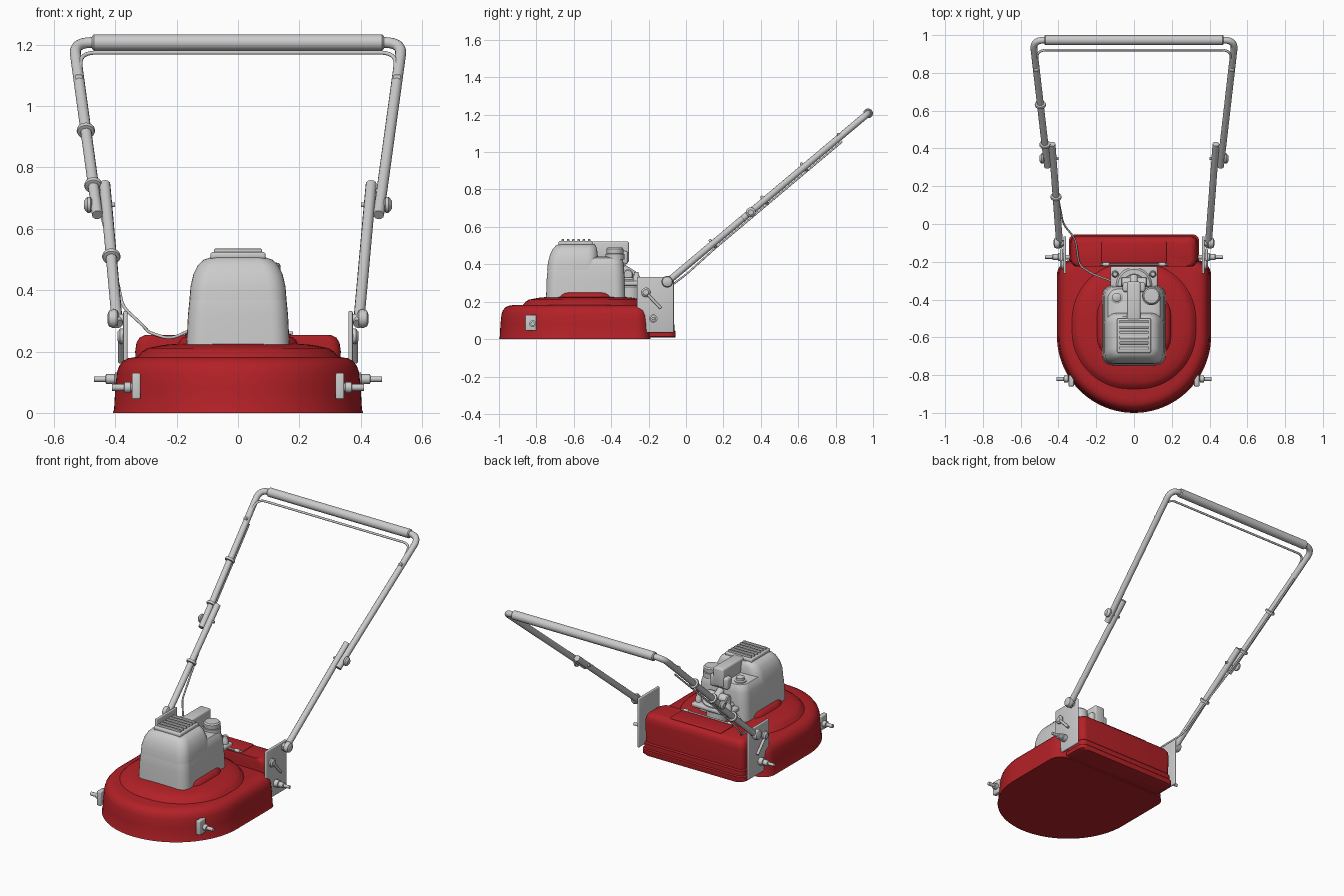
import bpy, bmesh, math
from mathutils import Vector

if "Cube" in bpy.data.objects:
    bpy.data.objects.remove(bpy.data.objects["Cube"])

red = bpy.data.materials.new("red_paint")
red.diffuse_color = (0.45, 0.015, 0.02, 1)
red.use_nodes = True
red.node_tree.nodes["Principled BSDF"].inputs["Base Color"].default_value = red.diffuse_color


def finish(name, bm, mat=None, angle=35):
    bmesh.ops.recalc_face_normals(bm, faces=bm.faces)
    me = bpy.data.meshes.new(name)
    bm.to_mesh(me)
    bm.free()
    ob = bpy.data.objects.new(name, me)
    bpy.context.collection.objects.link(ob)
    if mat:
        me.materials.append(mat)
    bpy.ops.object.select_all(action='DESELECT')
    ob.select_set(True)
    bpy.context.view_layer.objects.active = ob
    bpy.ops.object.shade_smooth_by_angle(angle=math.radians(angle))
    return ob


def loft(name, rings, mat=None, angle=35):
    bm = bmesh.new()
    rows = [[bm.verts.new(p) for p in r] for r in rings]
    n = len(rows[0])
    for a, b in zip(rows, rows[1:]):
        for i in range(n):
            bm.faces.new((a[i], a[(i + 1) % n], b[(i + 1) % n], b[i]))
    bm.faces.new(rows[0])
    bm.faces.new(rows[-1])
    return finish(name, bm, mat, angle)


def box(name, lo, hi, bev=0.006, mat=None):
    bm = bmesh.new()
    bmesh.ops.create_cube(bm, size=1)
    for v in bm.verts:
        v.co = [(lo[i] + hi[i]) / 2 + v.co[i] * (hi[i] - lo[i]) for i in range(3)]
    if bev:
        bmesh.ops.bevel(bm, geom=bm.edges[:], offset=bev, segments=3, profile=0.5, affect='EDGES')
    return finish(name, bm, mat)


def turned(name, start, axis, prof, n=28, mat=None):
    # profile pairs are (radius, distance along axis)
    q = Vector(axis).to_track_quat('Z', 'Y')
    s = Vector(start)
    return loft(name, [[s + q @ Vector((r * math.cos(t), r * math.sin(t), d))
                        for t in (2 * math.pi * i / n for i in range(n))] for r, d in prof], mat)


def rod(name, a, b, r, n=20):
    d = Vector(b) - Vector(a)
    return turned(name, a, d, [(r * .8, 0), (r, r * .2), (r, d.length - r * .2), (r * .8, d.length)], n)


def tube(name, pts, r, fillet=0.0):
    pts = [Vector(p) for p in pts]
    path = [pts[0]]
    for a, b, c in zip(pts, pts[1:], pts[2:]):
        p, q = b + (a - b).normalized() * fillet, b + (c - b).normalized() * fillet
        path += [p * (1 - t) ** 2 + b * 2 * t * (1 - t) + q * t * t for t in (i / 8 for i in range(9))]
    path.append(pts[-1])
    cu = bpy.data.curves.new(name, 'CURVE')
    cu.dimensions = '3D'
    cu.bevel_depth, cu.bevel_resolution, cu.use_fill_caps = r, 4, True
    sp = cu.splines.new('POLY')
    sp.points.add(len(path) - 1)
    for sp_p, p in zip(sp.points, path):
        sp_p.co = (*p, 1)
    sp.use_smooth = True
    ob = bpy.data.objects.new(name, cu)
    bpy.context.collection.objects.link(ob)
    return ob


def rrect(hx, y0, y1, z, r, k=7):
    pts = []
    for cx, cy, a in ((hx - r, y1 - r, 0), (r - hx, y1 - r, 90), (r - hx, y0 + r, 180), (hx - r, y0 + r, 270)):
        for i in range(k):
            t = math.radians(a + 90 * i / (k - 1))
            pts.append((cx + r * math.cos(t), cy + r * math.sin(t), z))
    return pts


# Deck shell: round nose, straight sides, narrowing at the rear
def deck_ring(inset, z):
    R = 0.408 - inset
    pts = [(R * math.cos(t), -0.592 + R * math.sin(t), z)
           for t in (math.pi + math.pi * i / 48 for i in range(49))]
    back = []
    for i in range(9):
        t = math.pi / 2 * i / 8
        back.append((R - 0.08 + 0.08 * math.cos(t), -0.27 + (0.08 - inset * .5) * math.sin(t), z))
    return pts + back + [(-x, y, z) for x, y, z in reversed(back)]


loft("deck", [deck_ring(*p) for p in ((0, 0), (.004, .01), (.008, .08), (.013, .13), (.02, .152),
                                      (.033, .169), (.05, .178), (.075, .182))], red)
# Raised dome and engine mount on the deck
loft("deck_dome", [rrect(r, -0.545 - r, -0.545 + r * .95 + .03, z, r * .93, 14) for r, z in
                   ((.345, .165), (.328, .182), (.312, .2), (.295, .211), (.26, .218), (.235, .222), (.2, .225))], red)
loft("engine_mount", [rrect(.20 - d, -.72 + d, -.36 - d, z, .12 - d) for d, z in
                      ((0, .215), (.01, .235), (.022, .247), (.04, .251))], red)

# Rear discharge housing with stepped back
prof = [(-.02, 0, .008), (0, 0, .015), (0, 0, .04), (-.008, -.006, .046), (-.008, -.006, .075), (-.014, -.012, .082),
        (-.010, -.010, .2), (-.014, -.012, .228), (-.024, -.022, .245), (-.042, -.04, .254)]
loft("rear_housing", [rrect(.345 + dx, -.225, -.055 + dy, z, .035) for dx, dy, z in prof], red)
box("rear_flap", (-.172, -.208, .245), (.172, -.092, .262), .006, red)
rod("flap_hinge", (-.18, -.214, .26), (.18, -.214, .26), .005, 12)
for s in (-1, 1):
    rod("hinge_end", (s * .13, -.214, .26), (s * .165, -.214, .26), .010, 16)

# Engine cowl: low body and tall front dome
loft("engine_body", [rrect(hx, y0, y1, z, r) for hx, y0, y1, z, r in (
    (.168, -.748, -.325, .222, .055), (.163, -.745, -.328, .32, .055), (.156, -.738, -.332, .39, .055),
    (.150, -.73, -.336, .415, .055), (.138, -.72, -.345, .434, .05), (.115, -.70, -.36, .442, .045))])
loft("engine_dome", [rrect(hx, y0, y1, z, r) for hx, y0, y1, z, r in (
    (.158, -.742, -.47, .37, .055), (.155, -.738, -.47, .41, .055), (.146, -.728, -.472, .45, .055),
    (.13, -.712, -.476, .482, .05), (.112, -.697, -.482, .499, .045), (.085, -.68, -.49, .508, .03))])
# Cooling grille
box("grille_cap", (-.09, -.682, .5), (.09, -.5, .524), .008)
for i in range(6):
    y = -.665 + i * .028
    box("grille_slat", (-.078, y, .52), (.078, y + .014, .535), .004)

# Air duct down the back, fuel cap and filler knob
box("air_duct", (-.036, -.52, .41), (.034, -.305, .522), .01)
box("air_filter", (-.06, -.36, .40), (.06, -.31, .47), .012)
turned("fuel_neck", (.092, -.38, .425), (0, 0, 1), [(.05, 0), (.05, .03), (.035, .035)])
turned("fuel_cap", (.092, -.38, .455), (0, 0, 1), [(.045, 0), (.047, .006), (.047, .026), (.04, .034), (.02, .035)], 14)
turned("primer_knob", (-.092, -.388, .43), (0, 0, 1), [(.034, 0), (.034, .014), (.024, .018), (.024, .034), (.012, .04)])

# Exposed mechanism behind the engine
box("rear_bracket", (-.125, -.36, .285), (.125, -.225, .312), .01)
rod("bracket_column", (0, -.3, .2), (0, -.3, .29), .06)
turned("flywheel_cover", (0, -.325, .3), (0, 0, 1), [(.095, 0), (.095, .018), (.085, .03), (.06, .03), (.055, .045), (.03, .05)], 36)
rod("carburetor", (-.07, -.31, .345), (.07, -.31, .345), .028)
for x in (-.1, .1):
    turned("bracket_bolt", (x, -.265, .305), (0, 0, 1), [(.018, 0), (.018, .03), (.012, .04), (.012, .055)], 16)
rod("intake_pipe", (.0, -.34, .38), (0, -.275, .34), .022)


# Handle geometry: all tubes lie in one slanted plane
def hy(z):
    return -0.10 + (z - .305) * 1.19


def low(z, s):
    return Vector((s * (.393 + (z - .29) * .09), hy(z), z))


def up(z, s):
    return Vector((s * (.458 + (z - .645) * .137), hy(z), z))


tube("upper_handle", [up(.645, -1), up(1.207, -1), up(1.207, 1), up(.645, 1)], .018, .06)
rod("handle_grip", (-.475, hy(1.207), 1.207), (.475, hy(1.207), 1.207), .026, 28)
off = Vector((0, -.018, -.004))
tube("brake_bail", [up(1.08, -1) * 1 + off, up(1.178, -1) + off + Vector((.02, 0, 0)),
                    up(1.178, 1) + off - Vector((.02, 0, 0)), up(1.08, 1) + off], .0065, .05)

for s in (-1, 1):
    tube("lower_handle", [low(.29, s), low(.745, s)], .018)
    # Bail pivots and handle clamp knobs
    p = up(1.09, s)
    box("bail_pivot", p + Vector((-.012, -.026, -.012)), p + Vector((.012, .01, .012)), .004)
    y = hy(.68)
    rod("clamp_bolt", (s * .40, y, .678), (s * .50, y, .678), .008, 14)
    turned("clamp_knob", (s * .475, y, .678), (s, 0, 0), [(.016, 0), (.026, .006), (.026, .016), (.014, .026)], 16)
    # Side plates with pivots, height lever and axles
    box("side_plate", (min(s * .36, s * .374), -.263, .035), (max(s * .36, s * .374), -.065, .332), .005)
    turned("pivot_knob", (s * .37, -.10, .307), (s, 0, 0),
           [(.016, 0), (.016, .018), (.028, .024), (.031, .036), (.026, .05), (.012, .056)])
    turned("lever_knob", (s * .37, -.215, .25), (s, 0, 0), [(.022, 0), (.025, .006), (.025, .014), (.015, .022)])
    rod("height_lever", (s * .383, -.215, .25), (s * .383, -.135, .165), .008, 14)
    turned("rear_axle", (s * .34, -.175, .11), (s, 0, 0),
           [(.012, 0), (.012, .03), (.022, .031), (.022, .06), (.016, .062), (.016, .09), (.009, .092), (.009, .13)], 20)
    box("front_axle_plate", (min(s * .318, s * .346), -.86, .045), (max(s * .318, s * .346), -.80, .13), .005)
    turned("front_axle", (s * .32, -.82, .083), (s, 0, 0),
           [(.014, 0), (.014, .028), (.018, .03), (.018, .05), (.011, .052), (.011, .09)], 20)

# Cable and its guide rings on the left tube
d = (0, hy(1) - hy(0), 1)
for p in (up(.92, -1), up(.742, -1), low(.51, -1)):
    turned("cable_ring", p - Vector(d) * .006, d, [(.02, 0), (.028, .002), (.03, .008), (.028, .016), (.02, .018)])
o = Vector((.008, .012, -.024))
tube("control_cable", [up(1.08, -1) + o, up(.742, -1) + o, low(.51, -1) + o, (-.375, .0, .345), (-.31, -.08, .285),
                       (-.29, -.22, .262), (-.22, -.265, .24), (-.11, -.305, .29)], .005, .035)
